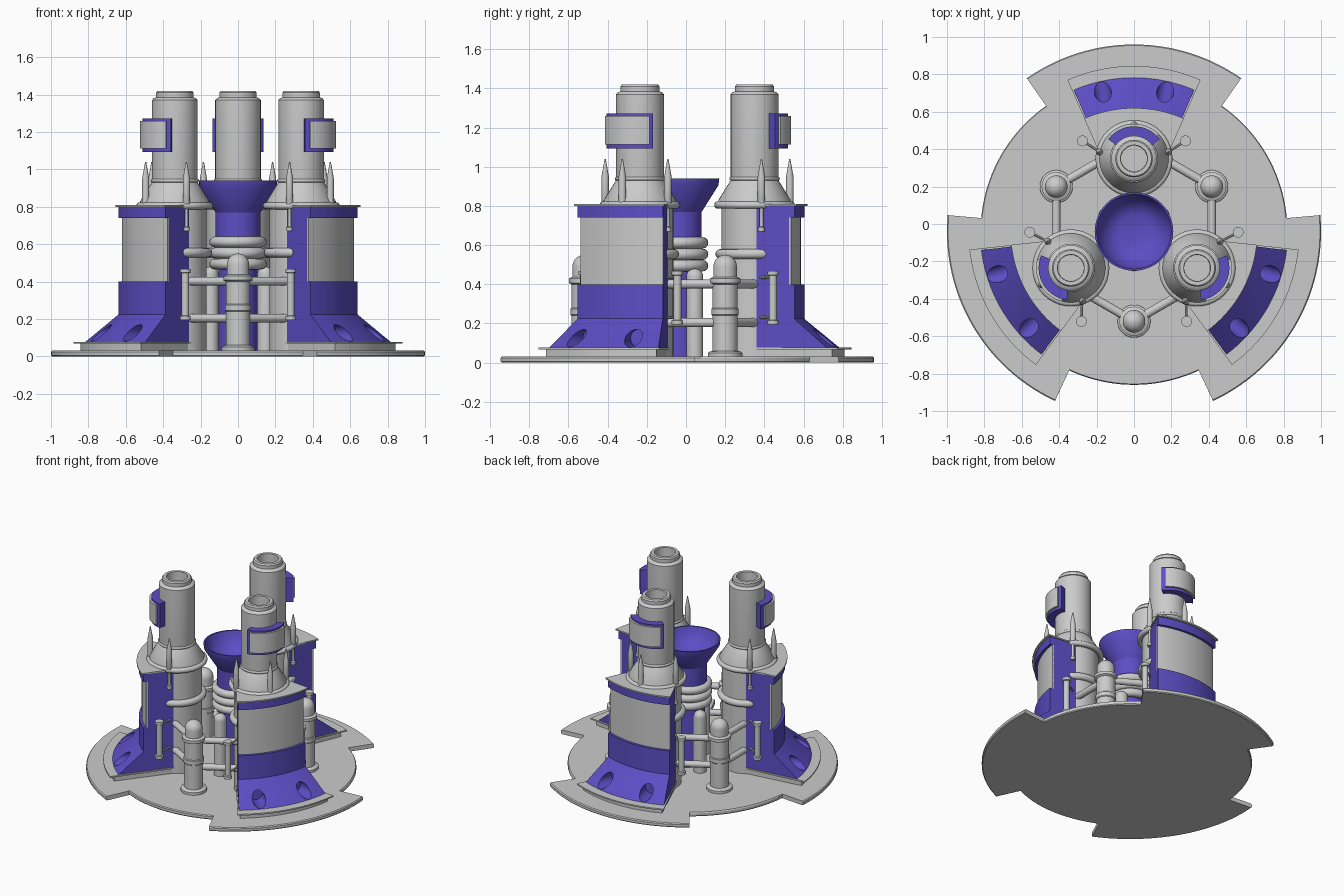
import bpy, bmesh
from math import sin, cos, radians, pi
from mathutils import Vector

if "Cube" in bpy.data.objects:
    bpy.data.objects.remove(bpy.data.objects["Cube"])

CX, CY = 0.0, -0.04          # centre of the three-fold layout
purple = bpy.data.materials.new("purple")
purple.diffuse_color = (0.11, 0.075, 0.56, 1)
purple.use_nodes = True
purple.node_tree.nodes["Principled BSDF"].inputs["Base Color"].default_value = purple.diffuse_color


def polar(r, deg, x=CX, y=CY):
    return x + r * cos(radians(deg)), y + r * sin(radians(deg))


def shade(me):
    me.shade_smooth()
    me.set_sharp_from_angle(angle=radians(32))


def finish(name, bm, mat=None):
    bmesh.ops.remove_doubles(bm, verts=bm.verts, dist=1e-5)
    bmesh.ops.recalc_face_normals(bm, faces=bm.faces)
    me = bpy.data.meshes.new(name)
    bm.to_mesh(me)
    bm.free()
    if mat:
        me.materials.append(mat)
    shade(me)
    ob = bpy.data.objects.new(name, me)
    bpy.context.collection.objects.link(ob)
    return ob


def lathe(name, profile, pos=(CX, CY), seg=40, mat=None):
    """Revolve an (r, z) profile that starts and ends on the axis."""
    bm = bmesh.new()
    rings = [[bm.verts.new((*polar(r, 360 * i / seg, *pos), z)) for i in range(seg)]
             for r, z in profile if r > 0]
    for a, b in zip(rings, rings[1:]):
        for i in range(seg):
            j = (i + 1) % seg
            bm.faces.new((a[i], a[j], b[j], b[i]))
    bm.faces.new(rings[0])
    bm.faces.new(rings[-1])
    return finish(name, bm, mat)


def sector(name, profile, mid, half, pos=(CX, CY), mat=None, seg=20):
    """Sweep a closed (r, z) profile through mid +- half degrees."""
    bm = bmesh.new()
    n = len(profile)
    rows = [[bm.verts.new((*polar(r, mid - half + 2 * half * i / seg, *pos), z))
             for r, z in profile] for i in range(seg + 1)]
    for a, b in zip(rows, rows[1:]):
        for i in range(n):
            j = (i + 1) % n
            bm.faces.new((a[i], a[j], b[j], b[i]))
    bm.faces.new(rows[0])
    bm.faces.new(rows[-1])
    return finish(name, bm, mat)


def block(r0, r1, z0, z1):
    return [(r0, z0), (r1, z0), (r1, z1), (r0, z1)]


def torus(name, R, t, z, pos=(CX, CY)):
    prof = [(R + t * cos(2 * pi * k / 12), z + t * sin(2 * pi * k / 12)) for k in range(12)]
    bm = bmesh.new()
    rows = [[bm.verts.new((*polar(r, 9 * i, *pos), h)) for r, h in prof] for i in range(40)]
    for i in range(40):
        a, b = rows[i], rows[(i + 1) % 40]
        for k in range(12):
            m = (k + 1) % 12
            bm.faces.new((a[k], a[m], b[m], b[k]))
    return finish(name, bm)


def rod(name, p, q, r, seg=16):
    p, q = Vector(p), Vector(q)
    d = q - p
    bm = bmesh.new()
    bmesh.ops.create_cone(bm, cap_ends=True, segments=seg, radius1=r, radius2=r, depth=d.length)
    bm.transform(d.to_track_quat('Z', 'Y').to_matrix().to_4x4())
    bmesh.ops.translate(bm, verts=bm.verts, vec=(p + q) / 2)
    return finish(name, bm)


def dome(r, z, h, n=8):
    return [(r * cos(pi / 2 * k / n), z + h * sin(pi / 2 * k / n)) for k in range(n)] + [(0.004, z + h)]


# Base plate: disc with three wider segments
bm = bmesh.new()
outline = []
for k in range(3):
    a = 90 + 120 * k
    outline += [polar(1.0, a - 35 + 70 * i / 28) for i in range(29)]
    outline += [polar(0.82, a + 35 + 50 * i / 20) for i in range(21)]
lo = [bm.verts.new((x * s, y * s, 0)) for x, y in outline for s in (0.994,)]
m1 = [bm.verts.new((x, y, 0.006)) for x, y in outline]
m2 = [bm.verts.new((x, y, 0.024)) for x, y in outline]
hi = [bm.verts.new((x * 0.994, y * 0.994, 0.031)) for x, y in outline]
for a, b in ((lo, m1), (m1, m2), (m2, hi)):
    for i in range(len(a)):
        j = (i + 1) % len(a)
        bm.faces.new((a[i], a[j], b[j], b[i]))
bm.faces.new(lo)
bm.faces.new(hi)
finish("base_plate", bm)

# Central funnel with bowl, column and cooling rings
lathe("central_funnel", [(0.105, 0.03), (0.105, 0.47), (0.12, 0.48), (0.12, 0.77), (0.205, 0.905),
      (0.21, 0.94), (0.2, 0.94), (0.187, 0.9), (0.16, 0.855), (0.125, 0.825), (0.085, 0.81)],
      mat=purple, seg=48)
for z in (0.495, 0.553, 0.612):
    torus("funnel_ring", 0.125, 0.029, z)

for k in range(3):
    A = 90 + 120 * k
    T = polar(0.39, A)
    # Tower with stepped, hollow chimney
    lathe("tower", [(0.17, 0.03), (0.17, 0.79), (0.185, 0.8), (0.185, 0.83), (0.12, 0.935), (0.122, 0.95),
          (0.122, 1.37), (0.114, 1.38), (0.1, 1.385), (0.1, 1.41), (0.093, 1.42), (0.072, 1.42),
          (0.07, 1.35)], T)
    torus("tower_ring_low", 0.175, 0.025, 0.555, T)
    torus("tower_ring_high", 0.187, 0.019, 0.805, T)
    torus("tower_collar", 0.119, 0.01, 0.94, T)
    # Curved panel on chimney
    sector("chimney_panel_frame", block(0.11, 0.172, 1.093, 1.272), A, 53, T, purple)
    sector("chimney_panel", block(0.15, 0.186, 1.113, 1.26), A, 45, T)
    # Wedge-shaped outer housing
    sector("housing_footing", block(0.42, 0.85, 0.03, 0.07), A, 22.5)
    sector("housing_foot_plate", block(0.42, 0.885, 0.068, 0.078), A, 23.7)
    skirt = sector("housing_skirt", [(0.43, 0.075), (0.822, 0.078), (0.655, 0.215), (0.645, 0.225),
                   (0.645, 0.4), (0.43, 0.4)], A, 23, mat=purple)
    # Round recesses in the skirt
    for s in (-12.6, 12.6):
        cut = rod("recess_cutter", (*polar(0.67, A + s), 0.125), (*polar(0.9, A + s), 0.125), 0.045, 24)
        mod = skirt.modifiers.new("cut", 'BOOLEAN')
        mod.object = cut
        mod.solver = 'EXACT'
        me = bpy.data.meshes.new_from_object(
            skirt.evaluated_get(bpy.context.evaluated_depsgraph_get()))
        skirt.modifiers.clear()
        skirt.data = me
        bpy.data.objects.remove(cut)
    me.materials.clear()
    me.materials.append(purple)
    shade(me)
    sector("housing_core", block(0.43, 0.615, 0.4, 0.74), A, 23, mat=purple)
    sector("housing_front_panel", block(0.612, 0.626, 0.4, 0.74), A, 23)
    sector("housing_cap", block(0.43, 0.645, 0.74, 0.802), A, 23, mat=purple)
    sector("housing_roof", block(0.42, 0.66, 0.8, 0.81), A, 23.8)

    # Spikes around the tower shoulder
    tip = [(0.019, 0.82), (0.019, 0.95), (0.003, 1.04)]
    lathe("outer_spike", [(0.019, 0.8)] + tip, polar(0.57, A), 12)
    for s in (-1, 1):
        lathe("side_spike", [(0.017, 0.67), (0.017, 0.69), (0.01, 0.695), (0.01, 0.8)] + tip,
              polar(0.4635, A + s * 23.5), 12)
        # Flanged side post with two brackets
        x, y = polar(0.557, A + s * 29.6)
        lathe("side_post", [(0.029, 0.195), (0.029, 0.215), (0.02, 0.218), (0.02, 0.445),
              (0.029, 0.448), (0.029, 0.468)], (x, y), 16)
        for z in (0.23, 0.435):
            rod("post_bracket", (x, y, z), (*polar(0.455, A + s * 22.5), z), 0.007, 8)

    # Domed tank between towers, piped to both neighbours
    B = A + 60
    tx, ty = polar(0.48, B)
    lathe("tank", [(0.088, 0.03), (0.088, 0.05), (0.08, 0.056), (0.064, 0.06), (0.064, 0.24),
          (0.069, 0.245), (0.069, 0.275), (0.064, 0.28), (0.064, 0.4), (0.078, 0.408), (0.078, 0.43),
          (0.06, 0.438), (0.06, 0.49)] + dome(0.06, 0.49, 0.06), (tx, ty), 32)
    for s in (-60, 60):
        for z in (0.205, 0.402):
            rod("tank_pipe", (tx, ty, z), (*polar(0.48, B + s), z), 0.023)
    # Small domed canister beside the column
    lathe("canister", [(0.043, 0.03), (0.043, 0.44)] + dome(0.043, 0.44, 0.04), polar(0.17, B), 24)
